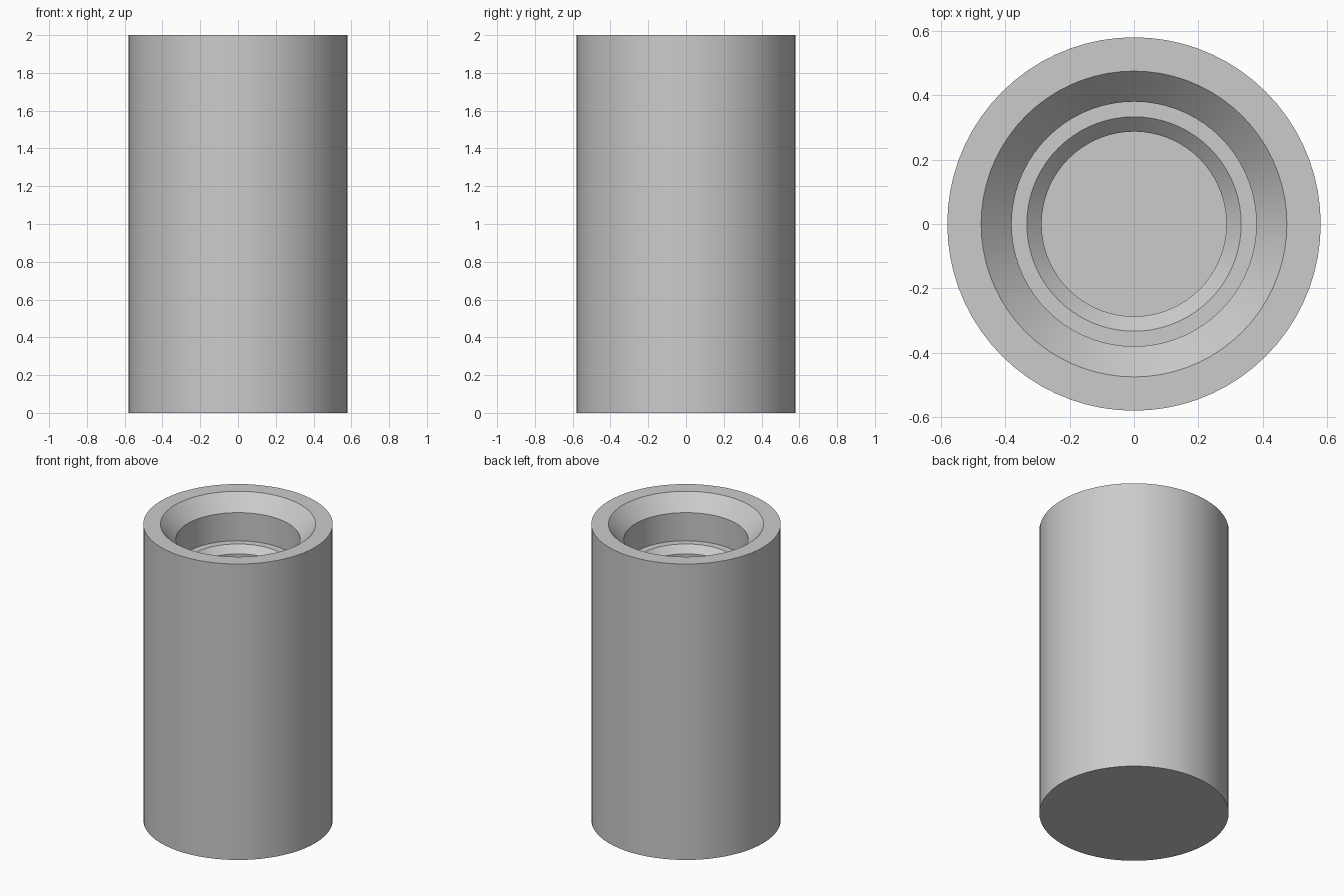
import bpy, bmesh, math

cube = bpy.data.objects.get("Cube")
if cube:
    bpy.data.objects.remove(cube, do_unlink=True)

SEGMENTS = 72

# Material
grey = bpy.data.materials.new("light grey")
grey.use_nodes = True
colour = (0.6, 0.6, 0.6, 1)
grey.diffuse_color = colour
grey.node_tree.nodes["Principled BSDF"].inputs["Base Color"].default_value = colour


def lathe(name, profile):
    """Turn a (radius, height) profile about z and cap both ends."""
    bm = bmesh.new()
    rings = []
    for r, z in profile:
        ring = bmesh.ops.create_circle(bm, segments=SEGMENTS, radius=r)["verts"]
        for v in ring:
            v.co.z = z
        rings.append(ring)
    for a, b in zip(rings, rings[1:]):
        for i in range(SEGMENTS):
            j = (i + 1) % SEGMENTS
            bm.faces.new((a[i], a[j], b[j], b[i]))
    bm.faces.new(rings[0])
    bm.faces.new(rings[-1])
    bmesh.ops.recalc_face_normals(bm, faces=bm.faces)
    mesh = bpy.data.meshes.new(name)
    bm.to_mesh(mesh)
    bm.free()
    mesh.materials.append(grey)
    obj = bpy.data.objects.new(name, mesh)
    bpy.context.collection.objects.link(obj)
    bpy.context.view_layer.objects.active = obj
    obj.select_set(True)
    bpy.ops.object.shade_smooth_by_angle(angle=math.radians(30))
    return obj


# Solid cylinder with a chamfered, stepped socket in the top
lathe("socketed_cylinder", [
    (0.58, 0), (0.58, 2),           # outer wall
    (0.475, 2), (0.38, 1.9),        # rim and lead-in chamfer
    (0.38, 1.71), (0.333, 1.71),    # upper bore and ledge
    (0.287, 1.665), (0.287, 1.57),  # lower chamfer, bore and floor
])
